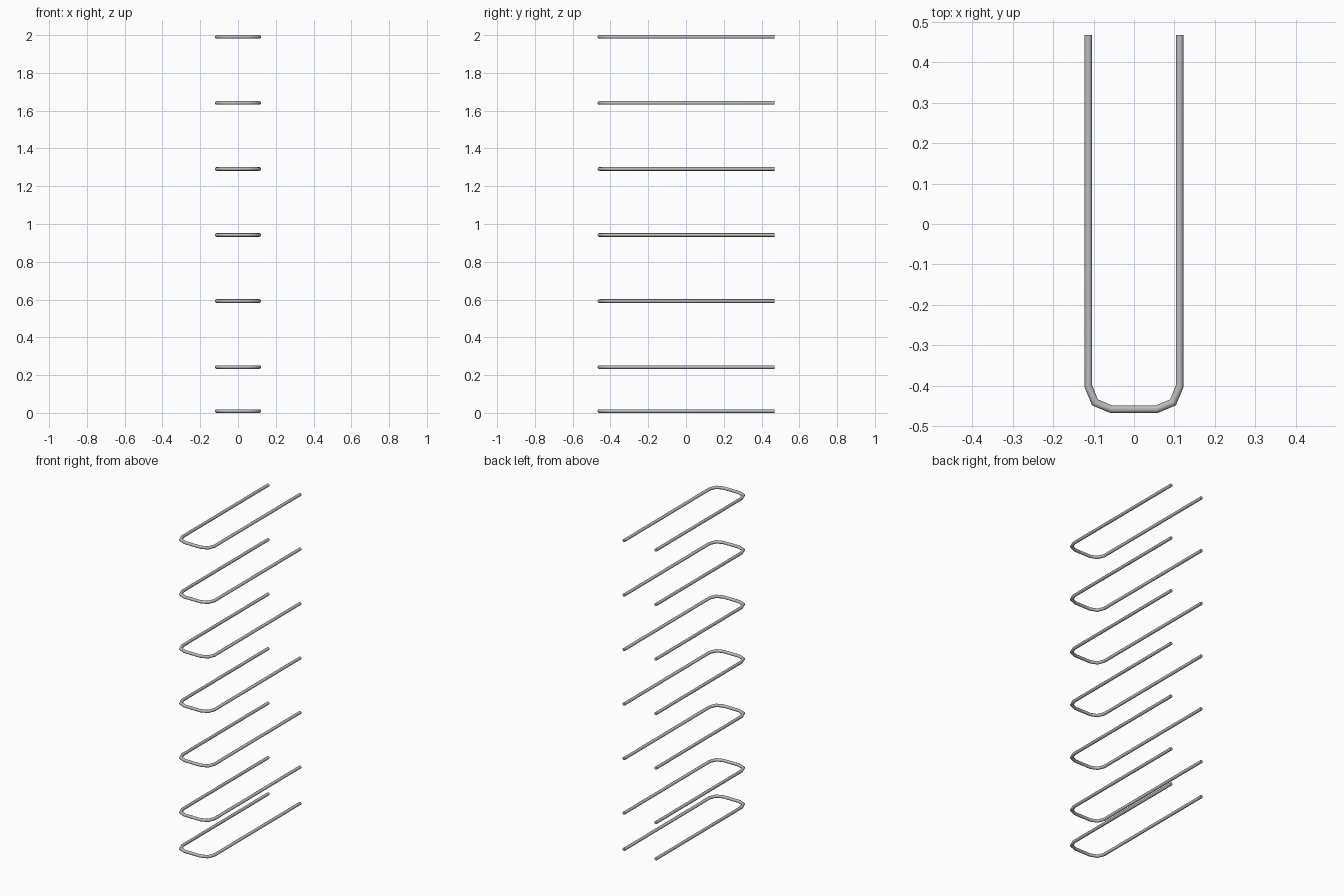
import bpy, bmesh
from math import cos, sin, pi
from mathutils import Vector

if "Cube" in bpy.data.objects:
    bpy.data.objects.remove(bpy.data.objects["Cube"])

R = 0.0095           # bar radius
SIDES = 16
HALF_X = 0.1133      # leg centreline
HALF_Y = 0.468
BEND = 0.0575        # bend radius, two segments per corner

# U-shaped centreline: open at the back, rounded corners at the front
cx, cy = HALF_X - BEND, -HALF_Y + R + BEND
right = [Vector((cx + BEND * cos(a), cy - BEND * sin(a), 0)) for a in (pi / 2, pi / 4, 0)]
right.append(Vector((HALF_X, HALF_Y, 0)))
path = [Vector((-p.x, p.y, 0)) for p in reversed(right)] + right

# Darker steel grey
steel = bpy.data.materials.new("steel")
steel.diffuse_color = (0.5, 0.5, 0.5, 1)
steel.use_nodes = True
steel.node_tree.nodes["Principled BSDF"].inputs["Base Color"].default_value = steel.diffuse_color


def sweep_bar(path):
    """Round bar along a flat path with mitred bends and capped ends."""
    bm = bmesh.new()
    up = Vector((0, 0, 1))
    rings = []
    for i, p in enumerate(path):
        d_in = (p - path[i - 1]).normalized() if i else (path[1] - p).normalized()
        d_out = (path[i + 1] - p).normalized() if i < len(path) - 1 else d_in
        t = (d_in + d_out).normalized()
        side = t.cross(up) / t.dot(d_in)
        rings.append([bm.verts.new(p + R * (side * cos(a) + up * sin(a)))
                      for a in (2 * pi * k / SIDES for k in range(SIDES))])
    for a, b in zip(rings, rings[1:]):
        for k in range(SIDES):
            n = (k + 1) % SIDES
            bm.faces.new((a[k], a[n], b[n], b[k]))
    bm.faces.new(rings[0])
    bm.faces.new(rings[-1])
    bmesh.ops.recalc_face_normals(bm, faces=bm.faces)
    me = bpy.data.meshes.new("u_bar")
    bm.to_mesh(me)
    bm.free()
    me.materials.append(steel)
    return me


# Seven stacked bars: a short first gap, then even spacing
mesh = sweep_bar(path)
unit = (2 - 2 * R) / 8.5
levels = [R] + [R + unit * (1 + 1.5 * i) for i in range(6)]
for i, z in enumerate(levels):
    ob = bpy.data.objects.new(f"u_bar_{i + 1}", mesh)
    ob.location.z = z
    bpy.context.collection.objects.link(ob)
    ob.select_set(True)
    bpy.context.view_layer.objects.active = ob

bpy.ops.object.shade_smooth_by_angle(angle=pi / 3)
